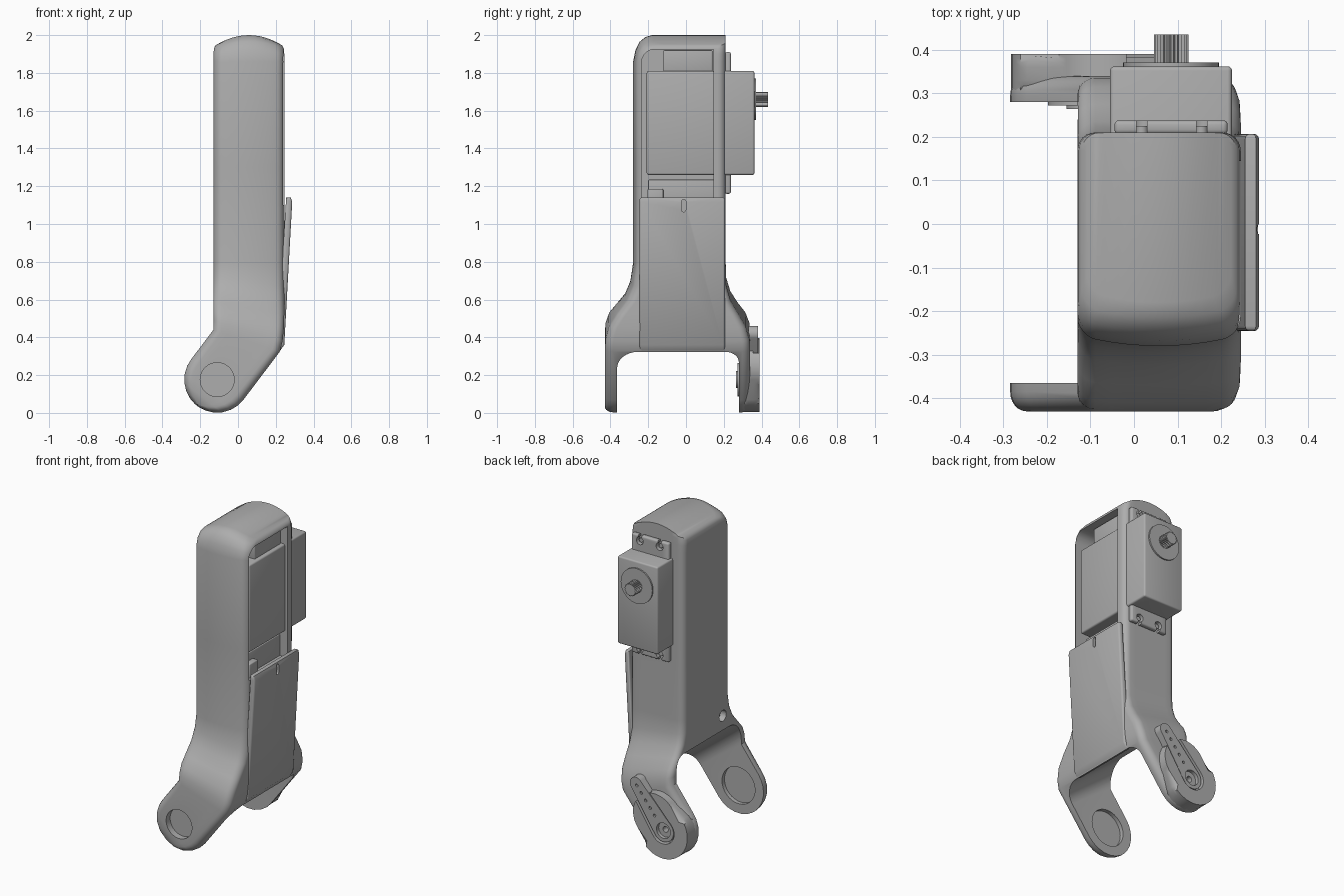
import bpy, bmesh, math
from mathutils import Vector

old = bpy.data.objects.get("Cube")
if old:
    bpy.data.objects.remove(old)

GREY = (0.42, 0.42, 0.42, 1)
mat = bpy.data.materials.new("plain grey")
mat.use_nodes = True
mat.diffuse_color = GREY
mat.node_tree.nodes["Principled BSDF"].inputs["Base Color"].default_value = GREY

X, Y, Z = Vector((1, 0, 0)), Vector((0, 1, 0)), Vector((0, 0, 1))
PIVOT = Vector((-0.11, 0, 0.176))
ALONG = Vector((0.62, 0, 0.785)).normalized()   # direction up the arms
ACROSS = Vector((ALONG.z, 0, -ALONG.x))


def finish(name, bm):
    bmesh.ops.recalc_face_normals(bm, faces=bm.faces[:])
    me = bpy.data.meshes.new(name)
    bm.to_mesh(me)
    bm.free()
    me.materials.append(mat)
    ob = bpy.data.objects.new(name, me)
    bpy.context.collection.objects.link(ob)
    return ob


def prism(name, pts, lo, hi, u=X, v=Z, w=Y, origin=Vector(), bevel=0, all_edges=False):
    """Extrude a 2D outline from lo to hi along w, rounding the rims."""
    bm = bmesh.new()
    rings = [[bm.verts.new(origin + u * a + v * b + w * h) for a, b in pts] for h in (lo, hi)]
    caps = [bm.faces.new(r) for r in rings]
    n = len(pts)
    for i in range(n):
        j = (i + 1) % n
        bm.faces.new((rings[0][i], rings[0][j], rings[1][j], rings[1][i]))
    if bevel:
        edges = bm.edges[:] if all_edges else [e for f in caps for e in f.edges]
        bmesh.ops.bevel(bm, geom=edges, offset=bevel, segments=3, profile=0.5, affect='EDGES')
    return finish(name, bm)


def box(name, x, y, z, bevel=0):
    pts = [(x[0], z[0]), (x[1], z[0]), (x[1], z[1]), (x[0], z[1])]
    return prism(name, pts, y[0], y[1], bevel=bevel, all_edges=True)


def arc(cx, cy, r, a0, a1, n=8):
    angles = [math.radians(a0 + (a1 - a0) * i / n) for i in range(n + 1)]
    return [(cx + r * math.cos(a), cy + r * math.sin(a)) for a in angles]


def circle(cx, cy, r, n=40):
    return arc(cx, cy, r, 0, 360, n)[:-1]


def capsule(r0, r1, length):
    return arc(0, 0, r0, 180, 360, 20) + arc(0, length, r1, 0, 180, 20)


def on_arm(name, pts, lo, hi, **kw):
    return prism(name, pts, lo, hi, u=ACROSS, v=ALONG, origin=PIVOT, **kw)


def cut(ob, *cutters):
    for c in cutters:
        c.hide_render = True
        mod = ob.modifiers.new("cut", 'BOOLEAN')
        mod.operation, mod.solver, mod.object = 'DIFFERENCE', 'EXACT', c
        bpy.context.view_layer.update()
        dg = bpy.context.evaluated_depsgraph_get()
        me = bpy.data.meshes.new_from_object(ob.evaluated_get(dg))
        ob.modifiers.clear()
        ob.data = me
        bpy.data.objects.remove(c)


def ring(left, right, y0, y1, r, bulge=0, dome=0):
    """Rounded rectangle between two (x, z) ends; returns front and back rows."""
    left, right = Vector((left[0], 0, left[1])), Vector((right[0], 0, right[1]))
    w = (right - left).length
    r = min(r, w * 0.45)
    quarter = [(r - r * math.cos(a), r - r * math.sin(a))
               for a in (math.pi / 2 * i / 6 for i in range(7))]
    row = quarter + [(r + (w - 2 * r) * i / 8, 0) for i in range(1, 8)]
    row += [(w - s, e) for s, e in reversed(quarter)]
    front, back = [], []
    for s, e in row:
        k = s / w
        hump = 1 - (2 * k - 1) ** 2
        p = left.lerp(right, k) + Z * dome * hump
        front.append(p + Y * (y0 + e - bulge * hump))
        back.append(p + Y * (y1 - e))
    return front, back


# Main shell: rings from the rounded arm tips up to the domed top
rings = []
for t, inset in ((-0.1745, 0.045), (-0.168, 0.022), (-0.15, 0.009), (-0.12, 0.001),
                 (-0.08, 0), (-0.04, 0), (0, 0)):
    h = math.sqrt(0.175 ** 2 - t ** 2)
    a, b = PIVOT + ALONG * t - ACROSS * h, PIVOT + ALONG * t + ACROSS * h
    rings.append(ring((a.x, a.z), (b.x, b.z), -0.43 + inset, 0.34 - inset, 0.045))
for zl, xr, zr, y0, y1, bulge in (
        (0.44, 0.222, 0.325, -0.43, 0.34, 0), (0.49, 0.236, 0.38, -0.425, 0.335, 0),
        (0.54, 0.243, 0.45, -0.405, 0.315, 0.005), (0.59, 0.245, 0.52, -0.36, 0.275, 0.01),
        (0.65, 0.245, 0.59, -0.305, 0.235, 0.02), (0.72, 0.245, 0.67, -0.27, 0.213, 0.025),
        (0.8, 0.245, 0.79, -0.255, 0.21, 0.025), (1.3, 0.245, 1.3, -0.255, 0.21, 0.025)):
    rings.append(ring((-0.13, zl), (xr, zr), y0, y1, 0.042, bulge))
for z, dome, back, side in ((1.86, 0, 0, 0), (1.9, 0.02, 0.012, 0), (1.93, 0.035, 0.035, 0.003),
                            (1.945, 0.045, 0.065, 0.01), (1.952, 0.048, 0.1, 0.022)):
    rings.append(ring((-0.13 + side, z), (0.245 - side, z), -0.255 + back, 0.21, 0.042, 0.025, dome))

bm = bmesh.new()
rows = [([bm.verts.new(p) for p in f], [bm.verts.new(p) for p in b]) for f, b in rings]
for f, b in (rows[0], rows[-1]):
    for i in range(len(f) - 1):
        bm.faces.new((f[i], f[i + 1], b[i + 1], b[i]))
for lower, upper in zip(rows, rows[1:]):
    lo, up = lower[0] + lower[1][::-1], upper[0] + upper[1][::-1]
    for i in range(len(lo)):
        j = (i + 1) % len(lo)
        bm.faces.new((lo[i], lo[j], up[j], up[i]))
shell = finish("leg_shell", bm)

# Gap between the arms, side opening, pivot holes and cable hole
gap = [(-0.365, -0.4), (0.28, -0.4)] + arc(0.21, 0.25, 0.07, 0, 90) + arc(-0.255, 0.21, 0.11, 90, 180)
opening = [(-0.235, 1.1), (0.145, 1.1), (0.145, 1.925)] + arc(-0.165, 1.855, 0.07, 90, 180)
cut(shell,
    prism("gap_cutter", gap, -0.6, 0.6, u=Y, v=ALONG, w=ACROSS, origin=PIVOT),
    prism("opening_cutter", opening, -0.09, 0.4, u=Y, v=Z, w=X),
    on_arm("hole_cutter", circle(0, 0, 0.09), -0.5, -0.3),
    on_arm("seat_cutter", circle(0, 0, 0.115), -0.39, -0.3),
    on_arm("axle_cutter", circle(0, 0, 0.018, 20), 0.2, 0.5),
    prism("cable_cutter", circle(-0.18, 0.69, 0.035, 24), -0.2, -0.09, u=Y, v=Z, w=X))

# Back pivot boss with a pocket for the horn
boss = on_arm("back_pivot_boss", capsule(0.172, 0.15, 0.09), 0.30, 0.39, bevel=0.03)
cut(boss,
    on_arm("pocket_cutter", capsule(0.08, 0.052, 0.33), 0.355, 0.5),
    on_arm("axle_cutter", circle(0, 0, 0.018, 20), 0.2, 0.5))

# Servo horn with a row of holes, and its inner hub
horn = on_arm("servo_horn", capsule(0.07, 0.042, 0.31), 0.33, 0.382, bevel=0.004)
cut(horn,
    on_arm("recess_cutter", circle(0, 0, 0.048), 0.36, 0.5),
    on_arm("axle_cutter", circle(0, 0, 0.018, 20), 0.2, 0.5),
    *[on_arm("small_hole_cutter", circle(0, 0.1 + 0.05 * i, 0.009, 12), 0.37, 0.5) for i in range(5)])
for name, r, y in (("horn_disc", 0.088, 0.272), ("horn_hub", 0.045, 0.264)):
    hub = on_arm(name, circle(0, 0, r), y, 0.3)
    cut(hub, on_arm("axle_cutter", circle(0, 0, 0.018, 20), 0.2, 0.5))

# Sloping side cover with a notch at its top edge
cover = prism("side_cover",
              [(0.205, 0.328), (0.222, 0.328), (0.245, 0.36), (0.287, 1.115), (0.28, 1.14), (0.255, 1.14)],
              -0.246, 0.207, bevel=0.012)
notch = arc(-0.012, 1.075, 0.011, 180, 360) + [(-0.001, 1.12)] + arc(-0.012, 1.12, 0.011, 0, 180)
cut(cover, prism("notch_cutter", notch, 0.265, 0.4, u=Y, v=Z, w=X))

# Servo: case, slotted mounting flange, collar and splined shaft
box("servo_case", (-0.055, 0.225), (-0.208, 0.362), (1.26, 1.81), bevel=0.01)
flange = box("servo_flange", (-0.045, 0.215), (0.206, 0.238), (1.16, 1.91), bevel=0.01)
for x in (0.018, 0.155):
    for z, end in ((1.195, 1.1), (1.875, 2.0)):
        cut(flange, prism("slot_cutter", circle(x, z, 0.024, 20), 0.21, 0.3),
            box("slot_cutter", (x - 0.012, x + 0.012), (0.21, 0.3), (min(z, end), max(z, end))))
        prism("mounting_screw", circle(x, z, 0.014, 16), 0.2, 0.225)
prism("shaft_collar", circle(0.085, 1.66, 0.11), 0.35, 0.371)
spline = [arc(0.085, 1.66, 0.04 if i % 2 else 0.034, i * 7.5, i * 7.5, 1)[0] for i in range(48)]
prism("output_shaft", spline, 0.36, 0.435)

# Inner parts seen through the side opening
box("upper_rib", (-0.1, 0.2), (-0.12, 0.14), (1.8, 1.92), bevel=0.006)
box("lower_panel", (-0.1, 0.19), (-0.2, 0.19), (1.09, 1.235), bevel=0.006)
box("lower_block", (0.1, 0.225), (-0.205, -0.12), (1.09, 1.185), bevel=0.006)

# Smooth the curves, keep hard edges
bpy.ops.object.select_all(action='DESELECT')
for ob in bpy.context.collection.objects:
    if ob.type == 'MESH':
        ob.select_set(True)
        bpy.context.view_layer.objects.active = ob
bpy.ops.object.shade_smooth_by_angle(angle=math.radians(35))
